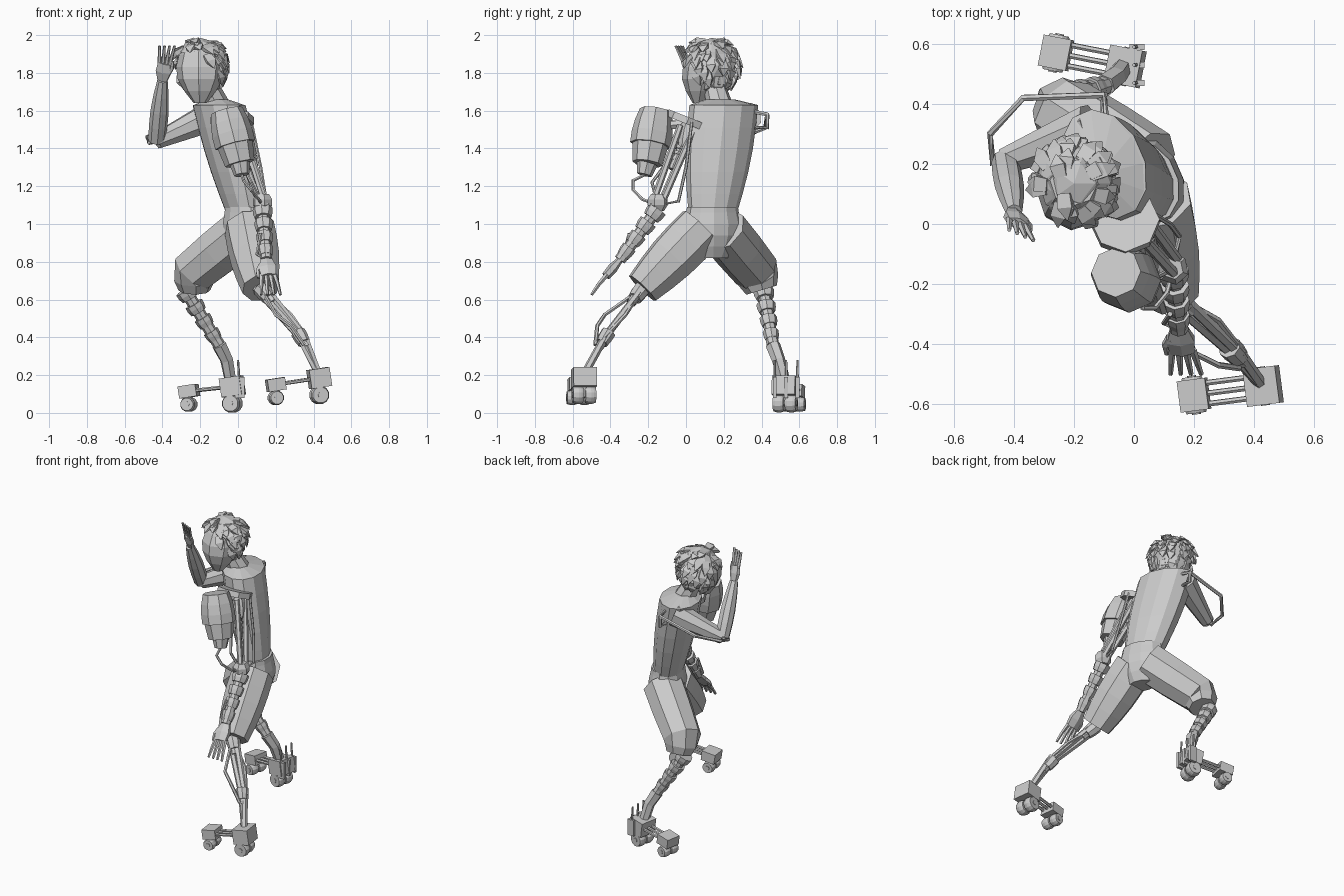
import bpy, bmesh, math, random
from mathutils import Vector, Matrix

random.seed(4)
if "Cube" in bpy.data.objects:
    bpy.data.objects.remove(bpy.data.objects["Cube"])

shade = (.6, .6, .6, 1)
grey = bpy.data.materials.new("plain grey")
grey.use_nodes = True
grey.diffuse_color = shade
grey.node_tree.nodes["Principled BSDF"].inputs["Base Color"].default_value = shade

UP = Vector((0, 0, 1))
SKEW = Vector((.3, .9, .2))


def point(x, y, z):
    return Vector((x, y, z))


def finish(name, bm):
    bmesh.ops.recalc_face_normals(bm, faces=bm.faces)
    mesh = bpy.data.meshes.new(name)
    bm.to_mesh(mesh)
    bm.free()
    mesh.materials.append(grey)
    obj = bpy.data.objects.new(name, mesh)
    bpy.context.collection.objects.link(obj)


def sweep(bm, path, start, end, swell=0, steps=1, sides=6, flat=1, hint=SKEW, axis=None):
    """Faceted tube along a path; its radius runs from start to end with a swelling midway."""
    spots = [a.lerp(b, i / steps) for a, b in zip(path, path[1:]) for i in range(steps)] + [path[-1]]
    last = len(spots) - 1
    rings = []
    for i, spot in enumerate(spots):
        along = axis or (spots[min(i + 1, last)] - spots[max(i - 1, 0)]).normalized()
        wide = (hint - along * along.dot(hint)).normalized()
        deep = along.cross(wide) * flat
        t = i / last
        radius = start + (end - start) * t + swell * math.sin(math.pi * t)
        angles = [math.tau * (k + .5) / sides for k in range(sides)]
        rings.append([bm.verts.new(spot + (wide * math.cos(q) + deep * math.sin(q)) * radius) for q in angles])
    for low, high in zip(rings, rings[1:]):
        for k in range(sides):
            n = (k + 1) % sides
            bm.faces.new((low[k], low[n], high[n], high[k]))
    bm.faces.new(rings[0][::-1])
    bm.faces.new(rings[-1])


def limb(name, paths, start, end, **options):
    bm = bmesh.new()
    for path in paths:
        sweep(bm, path, start, end, **options)
    finish(name, bm)


def collars(name, start, end, count, radius, fill=.7):
    """A row of short drums around a thinner core."""
    bm = bmesh.new()
    sweep(bm, [start, end], radius * .6, radius * .6, sides=8)
    for i in range(count):
        size = radius * (1 - .08 * i)
        ends = [start.lerp(end, (i + f) / count) for f in (0, fill)]
        sweep(bm, ends, size, size * .85, swell=size * .06, steps=2, sides=8)
    finish(name, bm)


def hand(name, wrist, along, across, size, curl):
    """Palm, four slightly spread fingers and a thumb."""
    along = along.normalized()
    bm = bmesh.new()
    palm = wrist + along * size / 2
    sweep(bm, [wrist, palm], size * .15, size * .2, swell=size * .06, steps=2, flat=.5, hint=across)
    for s in (-1.5, -.5, .5, 1.5):
        reach = (along + across * s * .09) * size * .27
        base = palm + across * s * size * .1 - along * size * .04
        knuckle = base + reach
        sweep(bm, [base, knuckle, knuckle + reach + curl * size], size * .06, size * .035, sides=5, hint=across)
    base = wrist + (along + across * .7) * size * .2
    knuckle = base + (along + across * .6) * size * .15
    sweep(bm, [base, knuckle, knuckle + along * size * .2], size * .08, size * .04, sides=5, hint=across)
    finish(name, bm)


# Joints of the body
waist, collar, throat = point(.04, .14, 1.04), point(-.1, .2, 1.63), point(-.11, .18, 1.66)
left_hip, left_knee = point(.06, .08, .98), point(.12, -.23, .66)
right_hip, right_knee, right_hem = point(.04, .19, .97), point(-.23, .37, .75), point(-.23, .4, .65)
right_shoulder, right_elbow, right_wrist = point(-.14, .32, 1.57), point(-.43, .21, 1.44), point(-.4, .04, 1.76)
left_shoulder, left_elbow, left_wrist = point(-.02, .02, 1.52), point(.13, -.15, 1.1), point(.15, -.35, .81)
left_ankle, right_ankle = point(.42, -.53, .22), point(-.04, .52, .17)

# Torso, neck and waistband
body = dict(sides=12, hint=point(-.4, .92, 0), axis=UP)
limb("torso", [[waist, collar]], .13, .19, swell=.02, steps=5, flat=.7, **body)
limb("shoulder_slope", [[collar, throat]], .19, .08, flat=.65, **body)
limb("waistband", [[waist - UP * .01, waist + UP * .05]], .15, .14, flat=.75, **body)
limb("neck", [[throat - UP * .04, point(-.18, .14, 1.77)]], .07, .055, steps=2, sides=8)

# Short trousers
limb("pelvis", [[point(.05, .14, .82), waist + UP * .02]], .09, .145, swell=.04, steps=4, flat=.75, **body)
limb("left_trouser_leg", [[left_hip, left_knee]], .135, .1, swell=.015, steps=4, sides=8)
limb("right_trouser_leg", [[right_hip, right_knee, right_hem]], .135, .085, swell=.015, steps=2, sides=8)

# Head with hair
facing, sideways = point(-.45, -.89, 0), point(.89, -.45, 0)
skull = point(-.2, .135, 1.84)
limb("face", [[point(-.2, .07, 1.64), point(-.2, .14, 1.96)]], .035, .08, swell=.07, steps=5, sides=8,
     hint=sideways, axis=UP)
ears = [skull + sideways * s * .115 - UP * .06 for s in (-1, 1)]
limb("ears", [[e - UP * .035, e + UP * .035] for e in ears], .012, .016, swell=.012, steps=2, hint=facing)

bm = bmesh.new()
bmesh.ops.create_icosphere(bm, subdivisions=2, radius=.132,
                           matrix=Matrix.Translation(skull) @ Matrix.Diagonal((1, 1, 1.12, 1)))
bare = []
for f in bm.faces:
    offset = f.calc_center_median() - skull
    if offset.z < -.12 or (offset.dot(facing) > .03 and offset.z < .05):
        bare.append(f)
bmesh.ops.delete(bm, geom=bare, context="FACES")
for v in bm.verts:
    v.co += (v.co - skull) * random.uniform(-.04, .06)
for i in range(90):
    height, turn = random.uniform(-.65, .95), random.uniform(0, math.tau)
    level = math.sqrt(1 - height * height)
    out = point(level * math.cos(turn), level * math.sin(turn), height)
    if out.dot(facing) > .25 and height < .4:
        continue
    # Locks fall from the crown and hug the skull
    fall = (point(.3, .1, 0) - UP) - out * (point(.3, .1, 0) - UP).dot(out)
    lock = (fall.normalized() + out * .15).normalized() * random.uniform(.07, .1)
    root = skull + out * .125 + UP * height * .012
    sweep(bm, [root, root + lock / 2 + out * .008, root + lock], .03, .003, swell=.02, sides=4,
          flat=.4, hint=out.cross(lock))
finish("hair", bm)

# Raised right arm with its brace
limb("right_upper_arm", [[right_shoulder, right_elbow]], .085, .045, steps=3, sides=8)
limb("right_forearm", [[right_elbow, right_wrist]], .045, .028, swell=.012, steps=4, sides=8)
hand("right_hand", right_wrist, point(.12, -.38, .9), point(.9, -.4, 0), .2, point(0, 0, 0))
brace_back = point(-.1, .43, 1.58)
limb("arm_brace", [[point(-.09, .33, 1.6), brace_back, point(-.37, .42, 1.51), point(-.48, .3, 1.46),
                    point(-.47, .2, 1.43), right_elbow],
                   [point(-.1, .36, 1.51), brace_back - UP * .07, brace_back]], .012, .012)

# Mechanical left arm
plate = point(-.03, 0, 1.53)
limb("shoulder_plate", [[plate, plate + point(0, .014, .035)]], .115, .115, sides=8)
limb("shoulder_joint", [[left_shoulder, point(.03, -.01, 1.4)]], .05, .03, swell=.01, steps=3)
limb("upper_arm_rods", [[left_shoulder + o, left_elbow + o * .6]
                        for o in (point(-.02, .02, 0), point(.04, .03, 0), point(.03, -.05, 0))], .018, .018)
spring = left_shoulder.lerp(left_elbow, .2)
collars("upper_arm_spring", spring, left_shoulder.lerp(left_elbow, .55), 5, .035, fill=.5)
limb("elbow", [[left_elbow + UP * .06, left_elbow - UP * .03]], .035, .035, swell=.022, steps=3)
collars("left_forearm", left_elbow - UP * .02, left_wrist, 4, .053)
hand("left_hand", left_wrist, point(.1, -.65, -.75), point(-1, 0, 0), .23, point(0, 0, -.05))

# Canister beside the shoulder, with its hose
lid, base, nozzle = point(-.06, -.16, 1.6), point(.01, -.205, 1.32), point(.02, -.22, 1.26)
rim_line = lid.lerp(base, .65)
limb("canister", [[lid, rim_line]], .085, .108, swell=.01, steps=3, sides=8)
limb("canister_base", [[rim_line, base]], .095, .08, steps=2, sides=8)
limb("canister_nozzle", [[base, nozzle]], .055, .04, steps=2, sides=8)
limb("canister_bracket", [[plate, lid.lerp(base, .3)]], .025, .025)
limb("arm_cables", [[nozzle, point(.03, -.28, 1.23), point(.07, -.28, 1.18), point(.11, -.23, 1.13), left_elbow],
                    [plate, point(.03, -.12, 1.3), point(.07, -.18, 1.22), left_elbow],
                    [point(.07, .03, 1.54), point(.12, 0, 1.3), point(.15, -.04, 1.12), left_elbow],
                    [point(.12, -.3, .95), point(.1, -.33, .84), left_wrist]], .009, .009)

# Mechanical shins
shin_ring = point(.34, -.43, .4)
spread = point(.025, 0, 0)
limb("left_shin_rods", [[left_knee + spread * s, shin_ring + spread * s / 2, left_ankle] for s in (-1, 1)], .021, .021)
limb("left_shin_cables", [[left_knee, point(.2, -.43, .52), point(.28, -.47, .46), point(.35, -.48, .36)],
                          [left_knee, point(.28, -.32, .52), shin_ring + spread]], .011, .011)
collars("left_shin_collar", shin_ring.lerp(left_knee, .1), shin_ring.lerp(left_ankle, .3), 1, .04)
collars("left_knee_joint", left_knee, left_knee.lerp(shin_ring, .3), 1, .045)
shin_end = point(-.1, .46, .36)
collars("right_shin", point(-.28, .41, .65), shin_end, 4, .055, fill=.6)
limb("right_ankle", [[shin_end, point(-.06, .49, .28), right_ankle]], .04, .032, steps=2)


# Roller feet: heel and toe blocks joined by rods, each on a pair of wheels
def foot(name, heel, toe):
    way = toe - heel
    yaw = Matrix.Rotation(math.atan2(-way.y, -way.x), 4, "Z")
    tilt = yaw @ Matrix.Rotation(-.15, 4, "Y")
    across = yaw.to_3x3() @ point(0, 1, 0)
    frame, wheels = bmesh.new(), bmesh.new()
    for spot, size, drop, radius in ((heel, (.11, .125, .1), .09, .05), (toe, (.095, .105, .065), .07, .04)):
        block = Matrix.Translation(spot) @ tilt @ Matrix.Diagonal((*size, 1))
        bmesh.ops.create_cube(frame, size=1, matrix=block)
        hub = spot - UP * drop
        sweep(frame, [spot, hub], radius * .7, radius * .4, sides=4)
        sweep(wheels, [hub - across * .065, hub + across * .065], .015, .015, sides=8)
        for s in (-.033, .033):
            rim = hub + across * s
            sweep(wheels, [rim - across * .028, rim + across * .028], radius * .85, radius * .85,
                  swell=radius * .15, steps=4, sides=12, hint=UP)
    for s in (-.035, 0, .035):
        sweep(frame, [heel + across * s, toe + across * s], .01, .01)
    finish(name + "_foot_frame", frame)
    finish(name + "_foot_wheels", wheels)


foot("left", point(.43, -.54, .185), point(.2, -.57, .15))
foot("right", point(-.03, .525, .14), point(-.26, .57, .115))

# Upright prongs and guards behind the right heel
guards = [point(.01, .53 + s * .06, .08) for s in (-1, 0, 1)]
limb("right_heel_guards", [[g, g + UP * .11] for g in guards], .035, .035, sides=4, flat=.4, hint=point(1, 0, 0))
limb("right_heel_prongs", [[g + UP * .05, g + point(-.01, 0, .2)] for g in guards], .008, .006)
